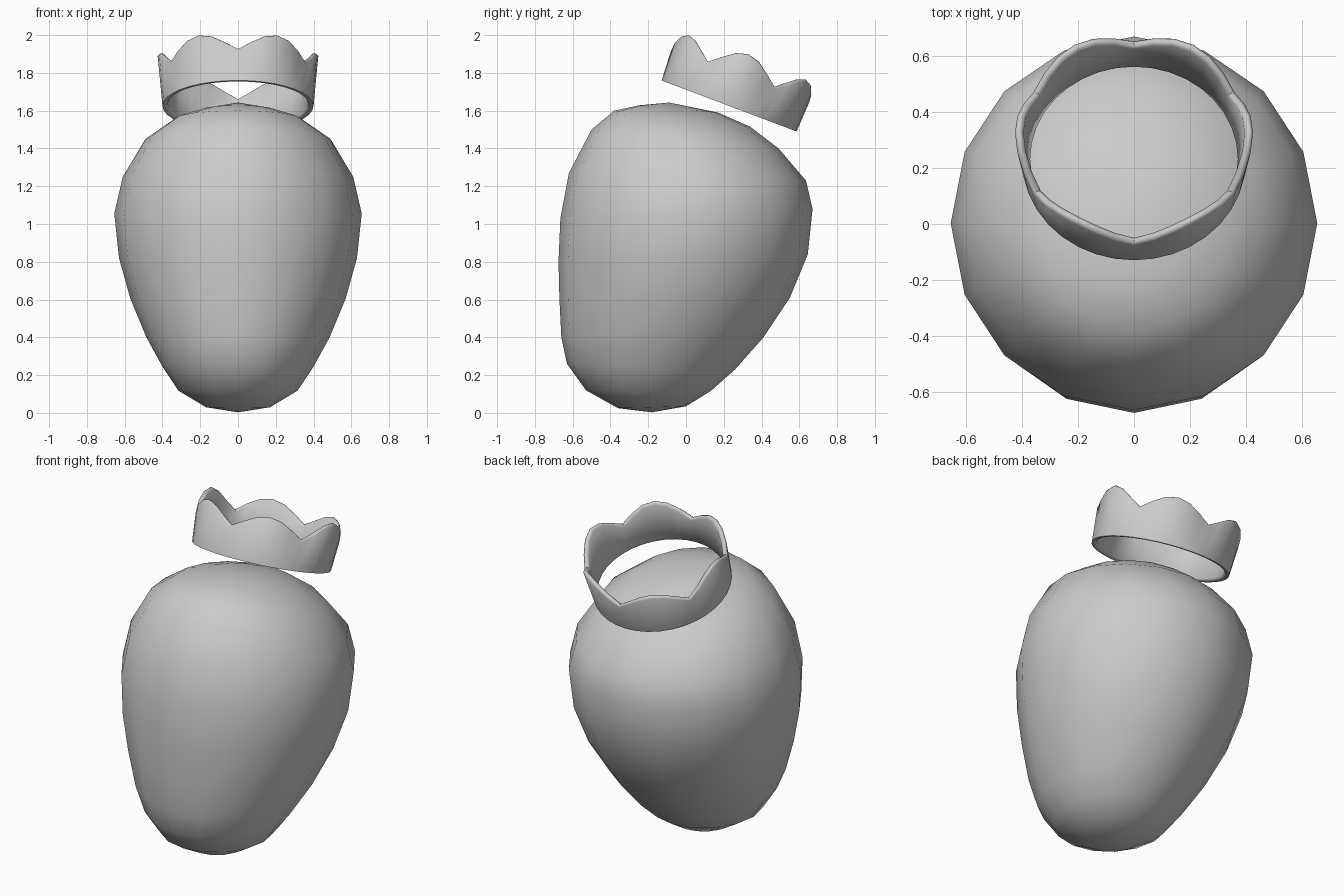
import bpy, bmesh, math
from mathutils import Matrix

if "Cube" in bpy.data.objects:
    bpy.data.objects.remove(bpy.data.objects["Cube"])

grey = bpy.data.materials.new("plain grey")
grey.diffuse_color = (0.6, 0.6, 0.6, 1)
grey.use_nodes = True
grey.node_tree.nodes["Principled BSDF"].inputs["Base Color"].default_value = grey.diffuse_color


def finish(name, bm, angle):
    bmesh.ops.recalc_face_normals(bm, faces=bm.faces)
    mesh = bpy.data.meshes.new(name)
    bm.to_mesh(mesh)
    bm.free()
    ob = bpy.data.objects.new(name, mesh)
    bpy.context.collection.objects.link(ob)
    mesh.materials.append(grey)
    bpy.ops.object.select_all(action='DESELECT')
    ob.select_set(True)
    bpy.context.view_layer.objects.active = ob
    bpy.ops.object.shade_smooth_by_angle(angle=math.radians(angle))
    return ob


def bridge(bm, a, b):
    n = len(a)
    for i in range(n):
        j = (i + 1) % n
        bm.faces.new((a[i], a[j], b[j], b[i]))


# Egg-shaped body: rings as front y, front z, back y, back z, half width
RINGS = [
    (-.36, .025, .00, .035, .17), (-.53, .12, .13, .115, .315),
    (-.63, .26, .26, .23, .40), (-.66, .40, .41, .40, .485),
    (-.67, .60, .55, .61, .57), (-.675, .80, .645, .84, .63),
    (-.665, 1.03, .67, 1.08, .655), (-.62, 1.27, .635, 1.23, .61),
    (-.50, 1.50, .49, 1.40, .49), (-.38, 1.60, .34, 1.515, .335),
    (-.25, 1.628, .17, 1.59, .18),
]
SIDES = 16
bm = bmesh.new()
loops = []
for fy, fz, by, bz, w in RINGS:
    ring = []
    for i in range(SIDES):
        a = math.tau * i / SIDES
        t = (1 - math.cos(a)) / 2
        ring.append(bm.verts.new((w * math.sin(a), fy + (by - fy) * t, fz + (bz - fz) * t)))
    loops.append(ring)
for a, b in zip(loops, loops[1:]):
    bridge(bm, a, b)
for ring, pole in ((loops[0], (0, -.18, .003)), (loops[-1], (0, -.09, 1.643))):
    p = bm.verts.new(pole)
    for i in range(SIDES):
        bm.faces.new((ring[i], ring[(i + 1) % SIDES], p))
finish("body", bm, 80)

# Tilted crown: six scalloped points, thin wall with a rounded rim
LOBES, STEPS, WALL = 6, 6, 0.03
PROFILE = [  # inset across the wall, fraction of height, height offset
    (0, 0, 0), (0, 1, -.012), (.25, 1, -.003), (.5, 1, 0), (.75, 1, -.003),
    (1, 1, -.012), (1, 0, .012), (.75, 0, .003), (.5, 0, 0),
]
bm = bmesh.new()
loops = [[] for _ in PROFILE]
for i in range(LOBES * STEPS):
    a = math.tau * i / (LOBES * STEPS)
    lobe = abs(math.sin(a * LOBES / 2)) ** 1.2
    height = .18 + lobe * (.093 + .02 * abs(math.sin(a)) ** 4)
    for ring, (inset, frac, off) in zip(loops, PROFILE):
        z = height * frac + off
        flare = z / .28
        rx = .40 + .025 * flare - WALL * inset
        ry = .382 + .014 * flare - WALL * inset
        ring.append(bm.verts.new((rx * math.sin(a), -ry * math.cos(a), z)))
for k, ring in enumerate(loops):
    bridge(bm, ring, loops[(k + 1) % len(loops)])
bm.transform(Matrix.Translation((0, .228, 1.625)) @ Matrix.Rotation(math.radians(-20.7), 4, 'X'))
finish("crown", bm, 50)
